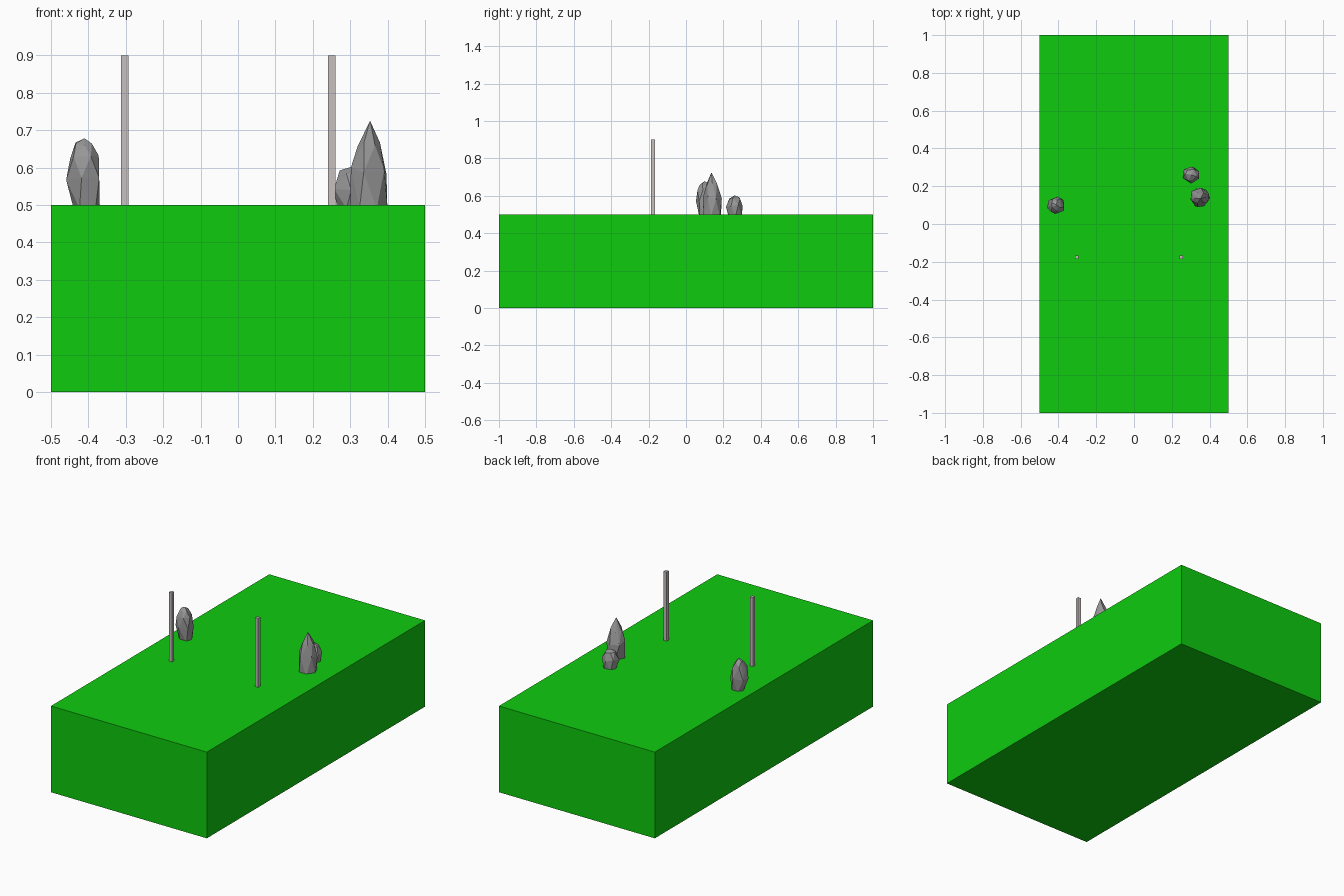
import bpy, bmesh, math, random

if "Cube" in bpy.data.objects:
    bpy.data.objects.remove(bpy.data.objects["Cube"])

def material(name, rgb):
    m = bpy.data.materials.new(name)
    m.diffuse_color = (*rgb, 1)
    m.use_nodes = True
    m.node_tree.nodes["Principled BSDF"].inputs["Base Color"].default_value = m.diffuse_color
    return m

green = material("grass_green", (0.0045, 0.60, 0.0045))
grey = material("stone_grey", (0.31, 0.31, 0.31))
pale = material("pale_post", (0.57, 0.53, 0.52))

def finish(bm, name, mat):
    bmesh.ops.recalc_face_normals(bm, faces=bm.faces)
    me = bpy.data.meshes.new(name)
    bm.to_mesh(me)
    bm.free()
    me.materials.append(mat)
    ob = bpy.data.objects.new(name, me)
    bpy.context.collection.objects.link(ob)
    return ob

def box(name, centre, size, mat):
    bm = bmesh.new()
    bmesh.ops.create_cube(bm, size=1)
    for v in bm.verts:
        v.co = [c + k * s for c, k, s in zip(centre, v.co, size)]
    return finish(bm, name, mat)

def rock(name, rings, seed, sides=6):
    """Faceted stone: convex hull of irregular rings (z, cx, cy, rx, ry)."""
    rng = random.Random(seed)
    bm = bmesh.new()
    for i, (z, cx, cy, rx, ry) in enumerate(rings):
        if rx == 0:
            bm.verts.new((cx, cy, z))
            continue
        for k in range(sides):
            a = (k + 0.45 * i + rng.uniform(-0.2, 0.2)) * math.tau / sides
            s = rng.uniform(0.96, 1.08)
            dz = rng.uniform(-0.01, 0.01) if i else 0
            bm.verts.new((cx + rx * s * math.cos(a), cy + ry * s * math.sin(a), z + dz))
    res = bmesh.ops.convex_hull(bm, input=bm.verts)
    loose = [v for v in bm.verts if not v.link_faces]
    bmesh.ops.delete(bm, geom=loose, context='VERTS')
    return finish(bm, name, grey)

# ground block
box("ground_block", (0, 0, 0.25), (1, 2, 0.5), green)

# two thin posts
for label, x in (("left", -0.303), ("right", 0.25)):
    box(label + "_post", (x, -0.176, 0.695), (0.02, 0.02, 0.41), pale)

# rounded tall stone on the left
rock("left_rock", [(0.49, -0.404, 0.100, 0.034, 0.036),
                   (0.565, -0.412, 0.098, 0.047, 0.047),
                   (0.63, -0.411, 0.097, 0.039, 0.040),
                   (0.657, -0.411, 0.100, 0.025, 0.025),
                   (0.678, -0.410, 0.100, 0, 0)], 3)

# pointed stone on the right
rock("pointed_rock", [(0.49, 0.347, 0.140, 0.049, 0.050),
                      (0.59, 0.348, 0.142, 0.049, 0.052),
                      (0.662, 0.350, 0.139, 0.030, 0.030),
                      (0.725, 0.353, 0.136, 0, 0)], 8)

# low round stone behind it
rock("small_rock", [(0.49, 0.303, 0.262, 0.038, 0.036),
                    (0.55, 0.303, 0.259, 0.046, 0.046),
                    (0.588, 0.303, 0.260, 0.030, 0.030),
                    (0.602, 0.303, 0.260, 0, 0)], 5)
